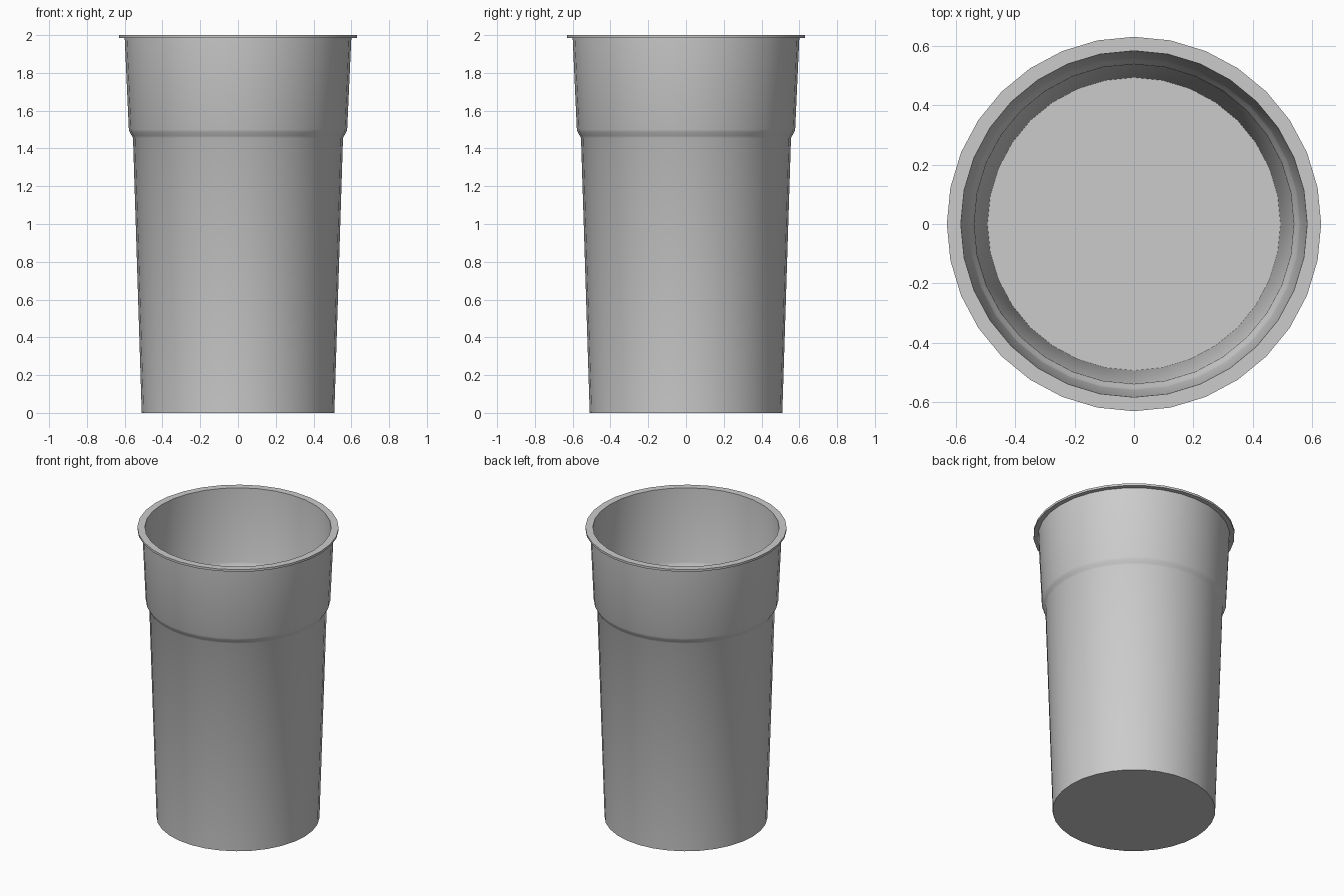
import bpy
import bmesh
from math import cos, sin, tau, radians

SIDES = 32

cube = bpy.data.objects.get("Cube")
if cube:
    bpy.data.objects.remove(cube, do_unlink=True)

# Single grey material
grey = bpy.data.materials.new("plain_grey")
grey.use_nodes = True
colour = (0.6, 0.6, 0.6, 1)
grey.diffuse_color = colour
grey.node_tree.nodes["Principled BSDF"].inputs["Base Color"].default_value = colour


def lathe(name, profile):
    """Spin (radius, height) points round z and close both ends."""
    bm = bmesh.new()
    rings = [[bm.verts.new((r * cos(tau * i / SIDES), r * sin(tau * i / SIDES), z))
              for i in range(SIDES)] for r, z in profile]
    for low, high in zip(rings, rings[1:]):
        for i in range(SIDES):
            j = (i + 1) % SIDES
            bm.faces.new((low[i], low[j], high[j], high[i]))
    bm.faces.new(rings[0][::-1])
    bm.faces.new(rings[-1])
    bmesh.ops.recalc_face_normals(bm, faces=bm.faces)
    mesh = bpy.data.meshes.new(name)
    bm.to_mesh(mesh)
    bm.free()
    mesh.materials.append(grey)
    obj = bpy.data.objects.new(name, mesh)
    bpy.context.collection.objects.link(obj)
    bpy.ops.object.select_all(action='DESELECT')
    obj.select_set(True)
    bpy.context.view_layer.objects.active = obj
    bpy.ops.object.shade_smooth_by_angle(angle=radians(35))
    return obj


# Cup: outer wall with a stepped collar, flat rim, inner wall, floor
wall = 0.018
outer = [(0.51, 0), (0.556, 1.455), (0.562, 1.467), (0.573, 1.486),
         (0.578, 1.50), (0.60, 1.985)]
rim = [(0.63, 1.985), (0.63, 2.0)]
inner = [(r - wall, z) for r, z in outer[1:-1]]
lathe("cup", outer + rim + [(0.583, 2.0)] + inner[::-1] + [(0.493, wall)])
